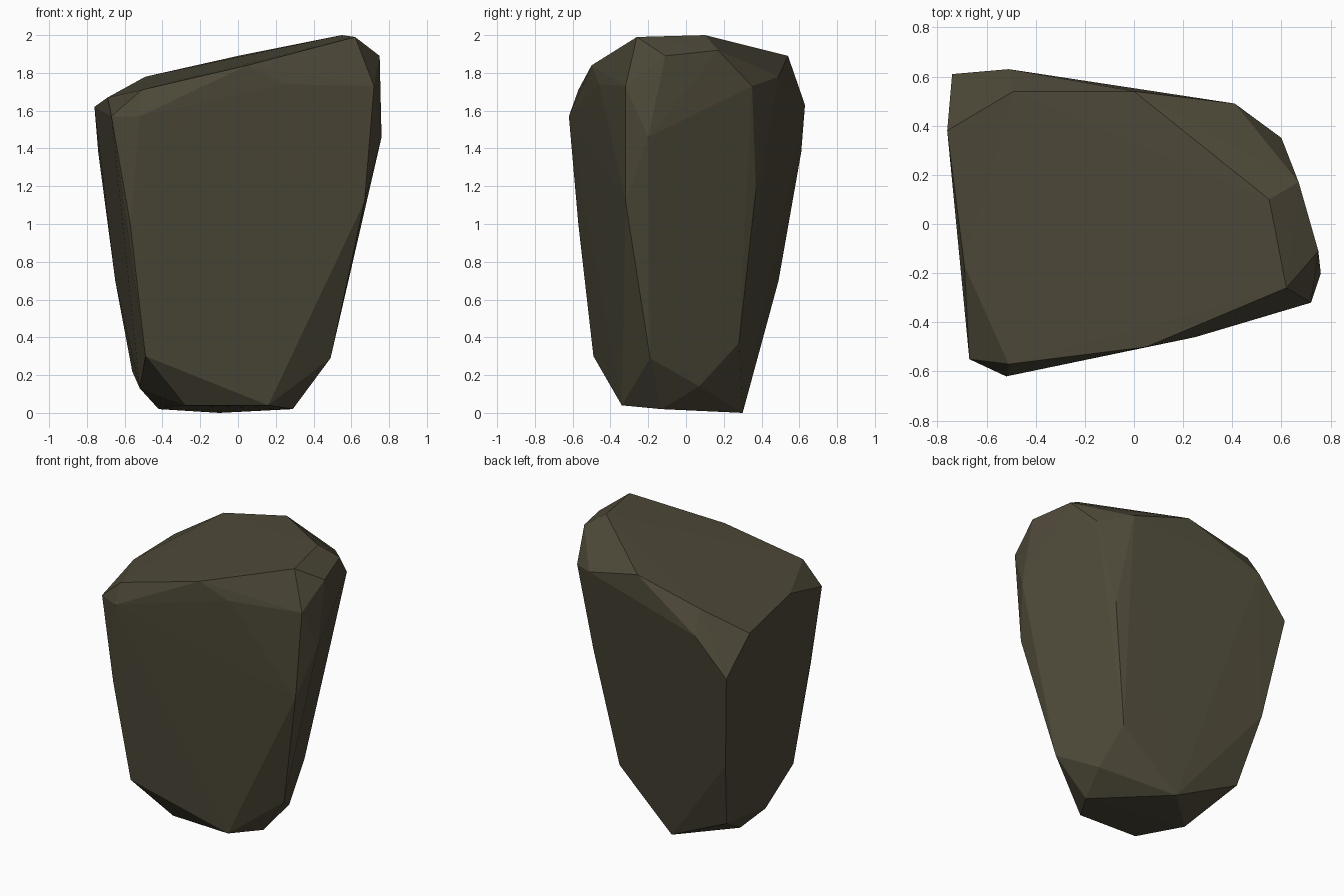
import bpy
import bmesh

default_cube = bpy.data.objects.get("Cube")
if default_cube:
    bpy.data.objects.remove(default_cube, do_unlink=True)


def make_material(name, colour):
    material = bpy.data.materials.new(name)
    material.use_nodes = True
    material.diffuse_color = colour
    shader = material.node_tree.nodes["Principled BSDF"]
    shader.inputs["Base Color"].default_value = colour
    shader.inputs["Roughness"].default_value = 0.9
    return material


def make_faceted_stone(name, corner_groups, material):
    """Wrap a convex faceted skin around the corner points."""
    mesh = bpy.data.meshes.new(name)
    stone = bmesh.new()
    for group in corner_groups:
        for corner in group:
            stone.verts.new(corner)
    hull = bmesh.ops.convex_hull(stone, input=list(stone.verts))

    # remove any corner swallowed by the skin
    loose = [vert for vert in stone.verts if not vert.link_faces]
    bmesh.ops.delete(stone, geom=loose, context="VERTS")
    bmesh.ops.recalc_face_normals(stone, faces=list(stone.faces))
    stone.to_mesh(mesh)
    stone.free()

    mesh.materials.append(material)
    for polygon in mesh.polygons:
        polygon.use_smooth = False
    obj = bpy.data.objects.new(name, mesh)
    bpy.context.collection.objects.link(obj)
    return obj


# sloping flat top
top_rim = [
    (.55, .1, 2), (.62, -.26, 1.99), (.05, -.5, 1.84), (-.51, -.57, 1.71),
    (-.69, -.17, 1.67), (-.76, .38, 1.62), (-.49, .54, 1.78), (0, .54, 1.89),
]

# chipped bevels below the top
shoulder = [
    (.41, .49, 1.78), (.6, .35, 1.73), (.67, .17, 1.92), (.75, -.11, 1.89),
    (.72, -.32, 1.73), (.25, -.46, 1.74), (-.52, -.62, 1.57),
    (-.67, -.55, 1.57), (-.51, .63, 1.63), (-.74, .61, 1.38),
]

# corners along the tapering sides
sides = [
    (.76, -.2, 1.46), (.67, -.32, 1.12), (.46, .37, 1.18),
    (-.65, .49, .7), (-.57, -.57, 1),
]

# chipped bevels above the base
foot = [
    (.49, -.19, .29), (.32, .28, .37), (.35, .07, .14),
    (-.49, -.49, .3), (-.52, -.14, .13), (-.56, .35, .22),
]

# small resting face
base = [
    (.29, -.13, .02), (.16, -.34, .04), (-.28, -.32, .04),
    (-.42, 0, .02), (-.1, .3, 0),
]

brown_stone = make_material("dark_brown_stone", (.075, .066, .04, 1))
make_faceted_stone("boulder", [top_rim, shoulder, sides, foot, base], brown_stone)
